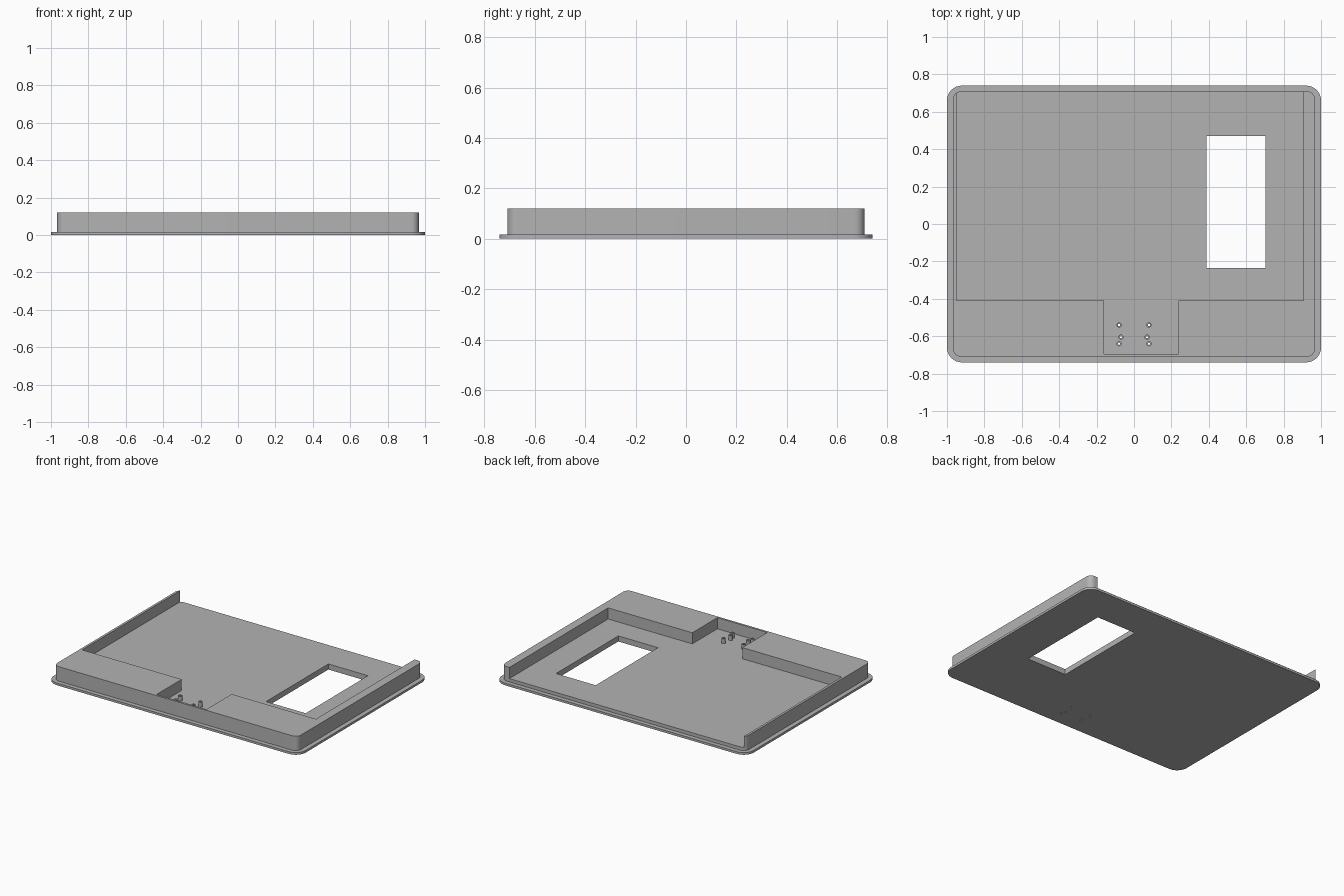
import bpy
import bmesh
from math import cos, sin, pi, radians

old = bpy.data.objects.get("Cube")
if old:
    bpy.data.objects.remove(old, do_unlink=True)

grey = bpy.data.materials.new("plain grey")
grey.use_nodes = True
colour = (0.45, 0.45, 0.45, 1)
grey.diffuse_color = colour
grey.node_tree.nodes["Principled BSDF"].inputs["Base Color"].default_value = colour

FLOOR, TOP, LIP = 0.04, 0.12, 0.016


def prism(name, outline, z0, z1):
    """Extrude a closed xy outline from z0 to z1."""
    bm = bmesh.new()
    face = bm.faces.new([bm.verts.new((x, y, z0)) for x, y in outline])
    ext = bmesh.ops.extrude_face_region(bm, geom=[face])
    verts = [v for v in ext["geom"] if isinstance(v, bmesh.types.BMVert)]
    bmesh.ops.translate(bm, verts=verts, vec=(0, 0, z1 - z0))
    bmesh.ops.recalc_face_normals(bm, faces=bm.faces)
    mesh = bpy.data.meshes.new(name)
    bm.to_mesh(mesh)
    bm.free()
    mesh.materials.append(grey)
    obj = bpy.data.objects.new(name, mesh)
    bpy.context.collection.objects.link(obj)
    return obj


def rounded(hx, hy, r, steps=8):
    """Outline of a centred rectangle with round corners."""
    points = []
    for q, (sx, sy) in enumerate([(1, 1), (-1, 1), (-1, -1), (1, -1)]):
        for i in range(steps + 1):
            a = (q + i / steps) * pi / 2
            points.append((sx * (hx - r) + r * cos(a), sy * (hy - r) + r * sin(a)))
    return points


def circle(x, y, r, n=16):
    return [(x + r * cos(2 * pi * i / n), y + r * sin(2 * pi * i / n)) for i in range(n)]


def combine(target, other, operation):
    """Apply a boolean and remove the helper."""
    other.hide_render = True
    mod = target.modifiers.new(operation.lower(), "BOOLEAN")
    mod.operation, mod.object, mod.solver = operation, other, "EXACT"
    bpy.context.view_layer.objects.active = target
    bpy.ops.object.modifier_apply(modifier=mod.name)
    bpy.data.objects.remove(other, do_unlink=True)


# Base lip with the raised rim block on it
tray = prism("tray", rounded(1.0, 0.74, 0.08), 0, LIP)
combine(tray, prism("rim", rounded(0.967, 0.709, 0.04), LIP / 2, TOP), "UNION")

# Main recess, open at the back, with the front pocket
recess = [(-0.95, 0.9), (-0.95, -0.41), (-0.16, -0.41), (-0.16, -0.694),
          (0.237, -0.694), (0.237, -0.41), (0.905, -0.41), (0.905, 0.9)]
combine(tray, prism("recess_cutter", recess, FLOOR, 0.3), "DIFFERENCE")

# Rectangular window through the floor
window = [(0.387, -0.235), (0.702, -0.235), (0.702, 0.471), (0.387, 0.471)]
combine(tray, prism("window_cutter", window, -0.1, 0.3), "DIFFERENCE")

# Hollow mounting pegs in mirrored pairs, drilled through the floor
for px, py in [(0.08, -0.54), (0.07, -0.605), (0.08, -0.64)]:
    for side in (-1, 1):
        x = side * px
        combine(tray, prism("peg", circle(x, py, 0.014), FLOOR / 2, 0.075), "UNION")
        combine(tray, prism("drill", circle(x, py, 0.006), -0.1, 0.3), "DIFFERENCE")

bpy.ops.object.select_all(action="DESELECT")
tray.select_set(True)
bpy.context.view_layer.objects.active = tray
bpy.ops.object.shade_smooth_by_angle(angle=radians(30))
